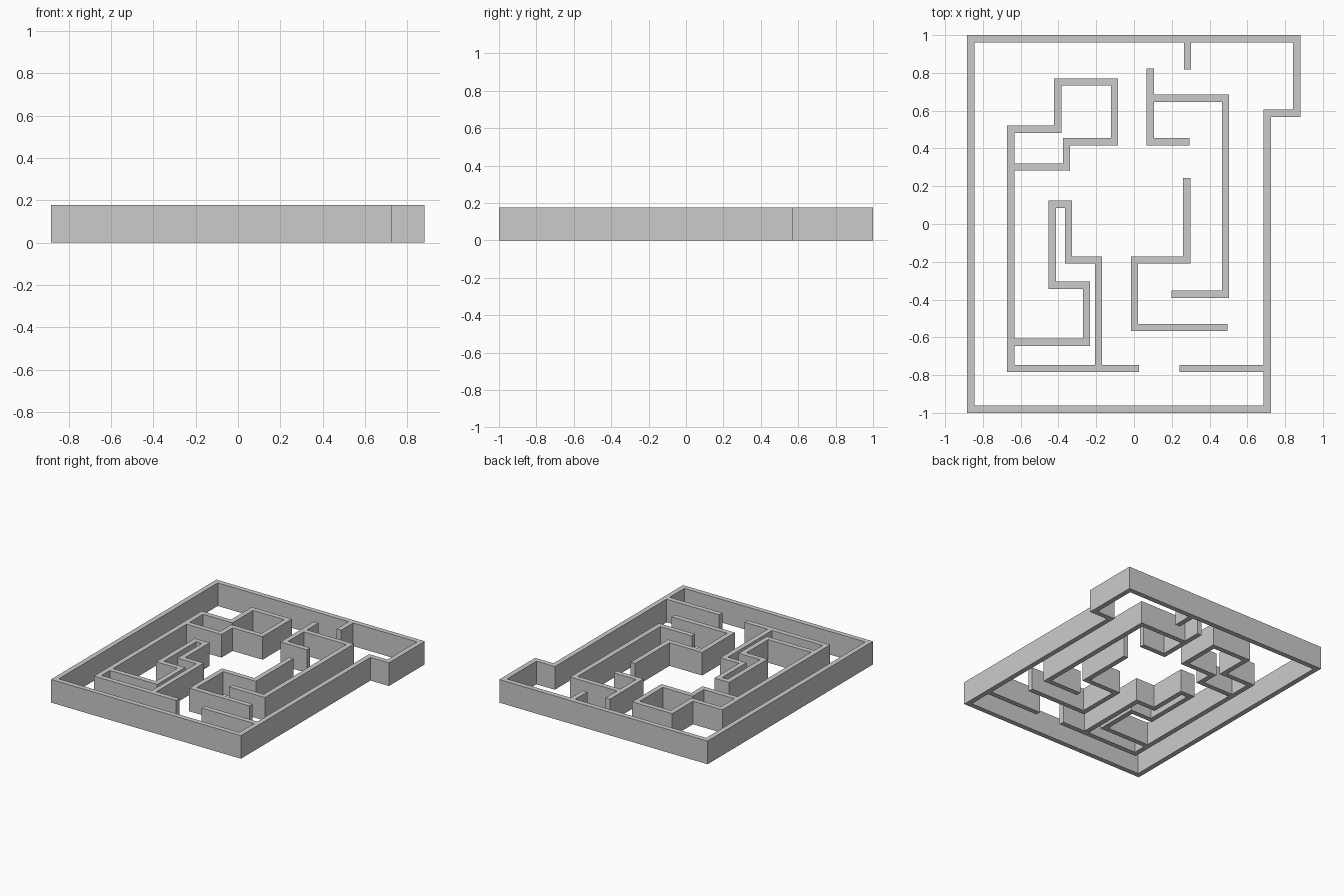
import bpy, bmesh
from mathutils import Vector

if "Cube" in bpy.data.objects:
    bpy.data.objects.remove(bpy.data.objects["Cube"])

HEIGHT = 0.177
HALF = 0.0193  # half of the wall thickness


def wall(name, path, closed=False):
    """Extrude a mitred wall along a right-angled centre line."""
    pts = [Vector(p) for p in path]
    n = len(pts)
    bm = bmesh.new()
    rings = []
    for i, p in enumerate(pts):
        has_in, has_out = closed or i > 0, closed or i < n - 1
        off = Vector((0, 0))
        normals = []
        if has_in:
            d = (p - pts[i - 1]).normalized()
            normals.append(Vector((-d.y, d.x)))
        if has_out:
            d = (pts[(i + 1) % n] - p).normalized()
            normals.append(Vector((-d.y, d.x)))
        for nor in normals:
            off += nor * HALF
        l, r = p + off, p - off
        rings.append([bm.verts.new((q.x, q.y, z)) for q, z in
                      ((l, 0), (r, 0), (r, HEIGHT), (l, HEIGHT))])
    for i in range(n if closed else n - 1):
        a, b = rings[i], rings[(i + 1) % n]
        for k in range(4):
            m = (k + 1) % 4
            bm.faces.new((a[k], a[m], b[m], b[k]))
    if not closed:
        bm.faces.new(rings[0])
        bm.faces.new(rings[-1])
    bmesh.ops.recalc_face_normals(bm, faces=bm.faces)
    mesh = bpy.data.meshes.new(name)
    bm.to_mesh(mesh)
    bm.free()
    bpy.context.collection.objects.link(bpy.data.objects.new(name, mesh))


# Outer boundary with the stepped corner
wall("outer_wall", [(-.864, -.981), (.706, -.981), (.706, .586), (.862, .586),
                    (.862, .981), (-.864, .981)], closed=True)
# Short walls joined to the boundary
wall("top_stub", [(.283, .981 - HALF), (.283, .817)])
wall("lower_right_stub", [(.706 - HALF, -.765), (.241, -.765)])

# Left side: long wall leading around the upper room
wall("left_room_wall", [(.026, -.765), (-.653, -.765), (-.653, .501), (-.404, .501),
                        (-.404, .752), (-.103, .752), (-.103, .436), (-.357, .436),
                        (-.357, .302), (-.653 + HALF, .302)])
# Zigzag passage inside the left side
wall("left_zigzag_wall", [(-.188, -.765 + HALF), (-.188, -.191), (-.347, -.191),
                          (-.347, .105), (-.433, .105), (-.433, -.325),
                          (-.252, -.325), (-.252, -.626), (-.653 + HALF, -.626)])

# Right side: upper hook, its long branch and the inner bend
wall("right_hook_wall", [(.086, .822), (.086, .436), (.293, .436)])
wall("right_long_wall", [(.086 + HALF, .665), (.484, .665), (.484, -.372), (.198, -.372)])
wall("right_inner_wall", [(.279, .244), (.279, -.191), (.003, -.191),
                          (.003, -.548), (.495, -.548)])
